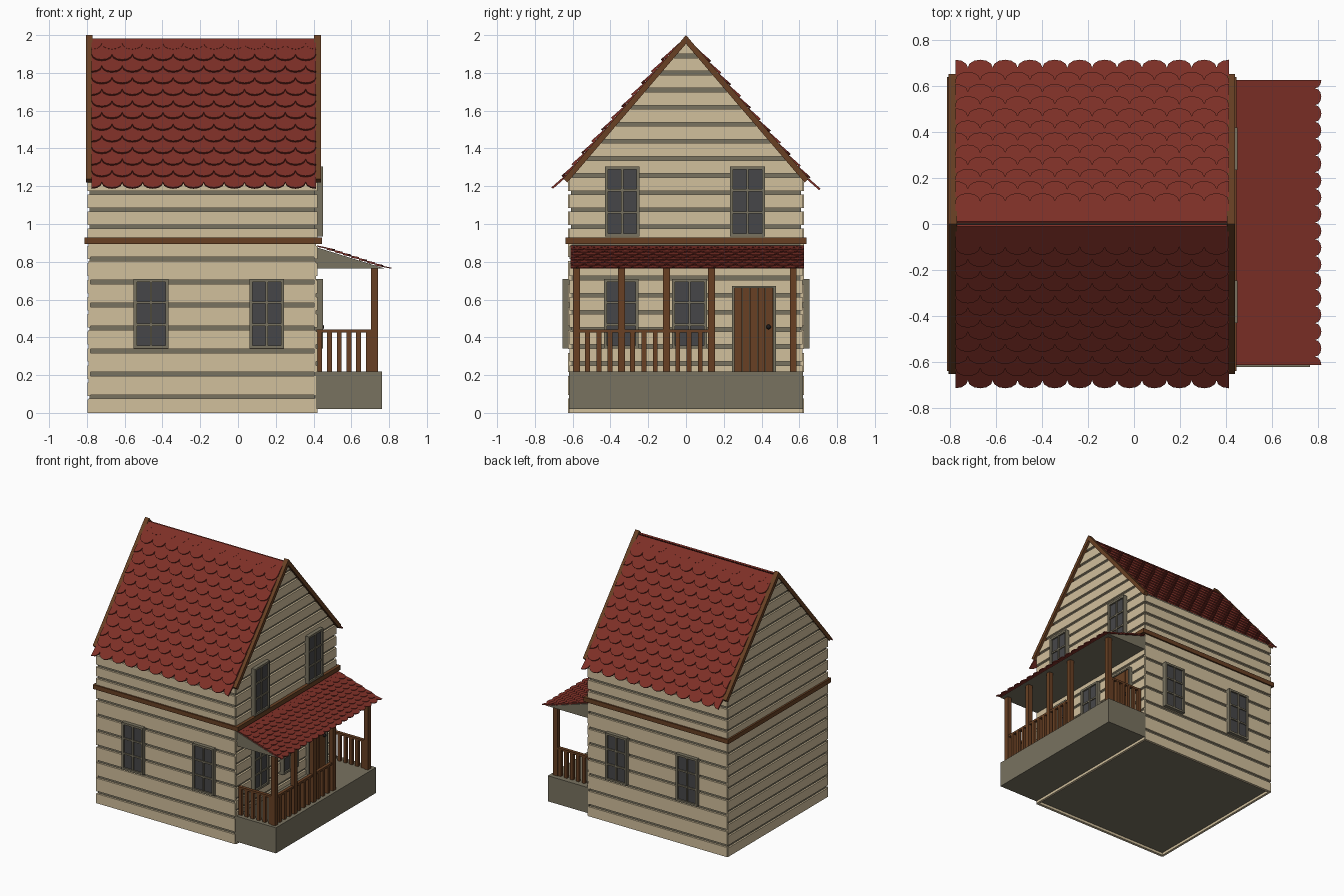
import bpy, bmesh, math
from mathutils import Vector

if "Cube" in bpy.data.objects:
    bpy.data.objects.remove(bpy.data.objects["Cube"])


def material(name, r, g, b):
    m = bpy.data.materials.new(name)
    m.diffuse_color = tuple((c / 255) ** 2.2 for c in (r, g, b)) + (1,)
    m.use_nodes = True
    m.node_tree.nodes["Principled BSDF"].inputs["Base Color"].default_value = m.diffuse_color
    return m


BEIGE = material("siding", 208, 190, 155)
GREY = material("stone_grey", 120, 114, 96)
BROWN = material("wood", 104, 66, 40)
RED = material("shingle", 125, 51, 43)
GLASS = material("glass", 72, 72, 74)
DARK = material("iron", 35, 32, 32)


def prism(bm, pts, off):
    """Extrude a planar polygon of 3D points by a vector."""
    off = Vector(off)
    a = [bm.verts.new(p) for p in pts]
    b = [bm.verts.new(Vector(p) + off) for p in pts]
    bm.faces.new(a)
    bm.faces.new(b[::-1])
    for i in range(len(a)):
        j = (i + 1) % len(a)
        bm.faces.new((a[i], b[i], b[j], a[j]))


def box(bm, x0, x1, y0, y1, z0, z1):
    prism(bm, [(x0, y0, z0), (x1, y0, z0), (x1, y1, z0), (x0, y1, z0)], (0, 0, z1 - z0))


def finish(bm, name, mat):
    bmesh.ops.recalc_face_normals(bm, faces=bm.faces)
    me = bpy.data.meshes.new(name)
    bm.to_mesh(me)
    bm.free()
    me.materials.append(mat)
    ob = bpy.data.objects.new(name, me)
    bpy.context.collection.objects.link(ob)
    return ob


def boxes(name, mat, items):
    bm = bmesh.new()
    for it in items:
        box(bm, *it)
    return finish(bm, name, mat)


APEX, SLOPE, HALF = 1.965, 1.17, 0.625
EAVE = APEX - SLOPE * HALF

# House core, seen in the gaps between boards
bm = bmesh.new()
e = APEX - SLOPE * 0.61
prism(bm, [(-0.785, y, z) for y, z in
           ((-0.61, 0.02), (0.61, 0.02), (0.61, e), (0, APEX), (-0.61, e))], (1.19, 0, 0))
finish(bm, "house_core", GREY)


def spans(gaps, z0, z1, g=0.01):
    lo = [z0] + [z + g for z in gaps]
    hi = [z - g for z in gaps] + [z1]
    return list(zip(lo, hi))


# Long wall siding, front and back
long_rows = spans([0.085 + 0.1215 * i for i in range(7)], 0, 0.9)
long_rows += spans([0.985, 1.0755, 1.166], 0.9, EAVE)
boxes("long_wall_siding", BEIGE,
      [(-0.792, 0.412, min(s * 0.605, s * HALF), max(s * 0.605, s * HALF), a, b)
       for s in (-1, 1) for a, b in long_rows])

# Gable wall siding, trimmed to the roof slope
bm = bmesh.new()
for a, b in spans([0.08 + 0.0905 * i for i in range(21)], 0, APEX - 0.002):
    zs = [a] + ([EAVE] if a < EAVE < b else []) + [b]
    side = [(min(0.618, (APEX - z) / SLOPE), z) for z in zs]
    prof = side + [(-y, z) for y, z in reversed(side)]
    for x in (-0.798, 0.402):
        prism(bm, [(x, y, z) for y, z in prof], (0.018, 0, 0))
finish(bm, "gable_siding", BEIGE)

# Belt trim around the house
boxes("belt_trim", BROWN, [
    (-0.812, 0.444, -0.637, -0.6, 0.894, 0.928), (-0.812, 0.444, 0.6, 0.637, 0.894, 0.928),
    (-0.812, -0.78, -0.6, 0.6, 0.894, 0.928), (0.4, 0.444, -0.6, 0.6, 0.894, 0.928)])

# Barge boards along the gable slopes
bm = bmesh.new()
for x in (-0.805, 0.403):
    top = [(-0.65, 2 - SLOPE * 0.65), (0, 2), (0.65, 2 - SLOPE * 0.65)]
    low = [(0.628, 1.954 - SLOPE * 0.628), (0, 1.954), (-0.628, 1.954 - SLOPE * 0.628)]
    prism(bm, [(x, y, z) for y, z in top + low], (0.036, 0, 0))
finish(bm, "barge_boards", BROWN)


def shingles(name, top, down, along, width, count, length, rows, pitch, depth, lift, thick):
    """Staggered rows of tilted round-ended tiles on a sloping plane."""
    top, down, along = Vector(top), Vector(down).normalized(), Vector(along)
    n = along.cross(down)
    if n.z < 0:
        n = -n
    w = width / count
    bm = bmesh.new()
    for r in range(rows):
        tip = length - r * pitch
        back = max(0, tip - 1.9 * pitch)
        dep = min(depth, tip)
        shift = 0.5 if r % 2 == 0 else 0
        for i in range(count + (1 if shift else 0)):
            c = (i + 0.5 - shift) * w
            arc = [(c + w / 2 * math.cos(t), tip - dep + dep * math.sin(t))
                   for t in (math.pi * k / 6 for k in range(7))]
            pts = [(c - w / 2, back), (c + w / 2, back)] + arc
            out = []
            for u, v in pts:
                u = min(max(u, 0), width)
                h = 0.003 + lift * (v - back) / (1.9 * pitch)
                out.append(top + along * u + down * v + n * h)
            prism(bm, out, n * thick)
    finish(bm, name, RED)


# Main roof, both slopes
for s, nm, z in ((-1, "front", APEX + 0.007), (1, "back", APEX)):
    shingles(nm + "_roof_shingles", (-0.775, 0, z), (0, s, -SLOPE), (1, 0, 0),
             1.187, 11, 1.055, 13, 0.081, 0.045, 0.022, 0.011)

# Porch roof wedge and shingles
bm = bmesh.new()
prism(bm, [(0.405, -0.61, 0.765), (0.775, -0.61, 0.765), (0.405, -0.61, 0.88)], (0, 1.23, 0))
finish(bm, "porch_roof_wedge", GREY)
shingles("porch_roof_shingles", (0.415, -0.612, 0.878), (0.355, 0, -0.115), (0, 1, 0),
         1.237, 17, 0.412, 9, 0.045, 0.028, 0.01, 0.006)

# Porch floor
boxes("porch_base", GREY, [(0.405, 0.763, -0.62, 0.62, 0.02, 0.22)])

# Porch posts
post_y = [-0.58, -0.342, -0.103, 0.135, 0.568]
boxes("porch_posts", BROWN, [(0.705, 0.741, y - 0.018, y + 0.018, 0.22, 0.775) for y in post_y])

# Railings and balusters
rails = [(0.71, 0.735, post_y[0], post_y[3], 0.425, 0.441)]
for a, b in zip(post_y[:3], post_y[1:4]):
    for k in (1, 2, 3):
        y = a + (b - a) * k / 4
        rails.append((0.71, 0.735, y - 0.013, y + 0.013, 0.22, 0.426))
for y in (post_y[0], post_y[4]):
    rails.append((0.415, 0.71, y - 0.013, y + 0.013, 0.425, 0.441))
    for k in range(6):
        x = 0.433 + 0.0515 * k
        rails.append((x - 0.013, x + 0.013, y - 0.012, y + 0.012, 0.22, 0.426))
boxes("porch_railing", BROWN, rails)


def window(name, c, z0, place):
    """Two by three pane window; place maps (along, out, z) spans to a box."""
    w, h = 0.092, 0.37
    bars = [(c + u - t, c + u + t, -0.02, 0.03, z0, z0 + h)
            for u, t in ((-w + 0.008, 0.008), (w - 0.008, 0.008))]
    bars += [(c - 0.006, c + 0.006, -0.02, 0.026, z0, z0 + h)]
    for k in range(4):
        t = 0.008 if k in (0, 3) else 0.006
        z = z0 + 0.008 + (h - 0.016) * k / 3
        o = 0.029 if k in (0, 3) else 0.025
        bars.append((c - w + 0.001, c + w - 0.001, -0.02, o, z - t, z + t))
    boxes(name + "_frame", GREY, [place(*b) for b in bars])
    boxes(name + "_glass", GLASS, [place(c - w + 0.005, c + w - 0.005, -0.02, 0.017,
                                         z0 + 0.005, z0 + h - 0.005)])


def front(a, b, o0, o1, z0, z1):
    return (a, b, -HALF - o1, -HALF - o0, z0, z1)


def back(a, b, o0, o1, z0, z1):
    return (a, b, HALF + o0, HALF + o1, z0, z1)


def right(a, b, o0, o1, z0, z1):
    return (0.42 + o0, 0.42 + o1, a, b, z0, z1)


# Windows
for i, x in enumerate((-0.46, 0.152)):
    window(f"front_window_{i}", x, 0.34, front)
    window(f"back_window_{i}", x, 0.34, back)
for i, (y, z) in enumerate(((-0.343, 0.34), (0.018, 0.34), (-0.338, 0.935), (0.326, 0.935))):
    window(f"porch_side_window_{i}", y, z, right)

# Door: frame, planks and knob
boxes("door_frame", GREY, [(0.405, 0.446, 0.243, 0.257, 0.22, 0.672),
                           (0.405, 0.446, 0.462, 0.476, 0.22, 0.672),
                           (0.405, 0.446, 0.257, 0.462, 0.66, 0.672),
                           (0.405, 0.43, 0.257, 0.462, 0.22, 0.66)])
boxes("door_planks", BROWN, [(0.41, 0.438, 0.258 + 0.041 * k, 0.296 + 0.041 * k, 0.22, 0.66)
                             for k in range(5)])
bpy.ops.mesh.primitive_uv_sphere_add(segments=10, ring_count=6, radius=0.013,
                                     location=(0.444, 0.437, 0.455))
knob = bpy.context.object
knob.name = "door_knob"
knob.data.materials.append(DARK)
